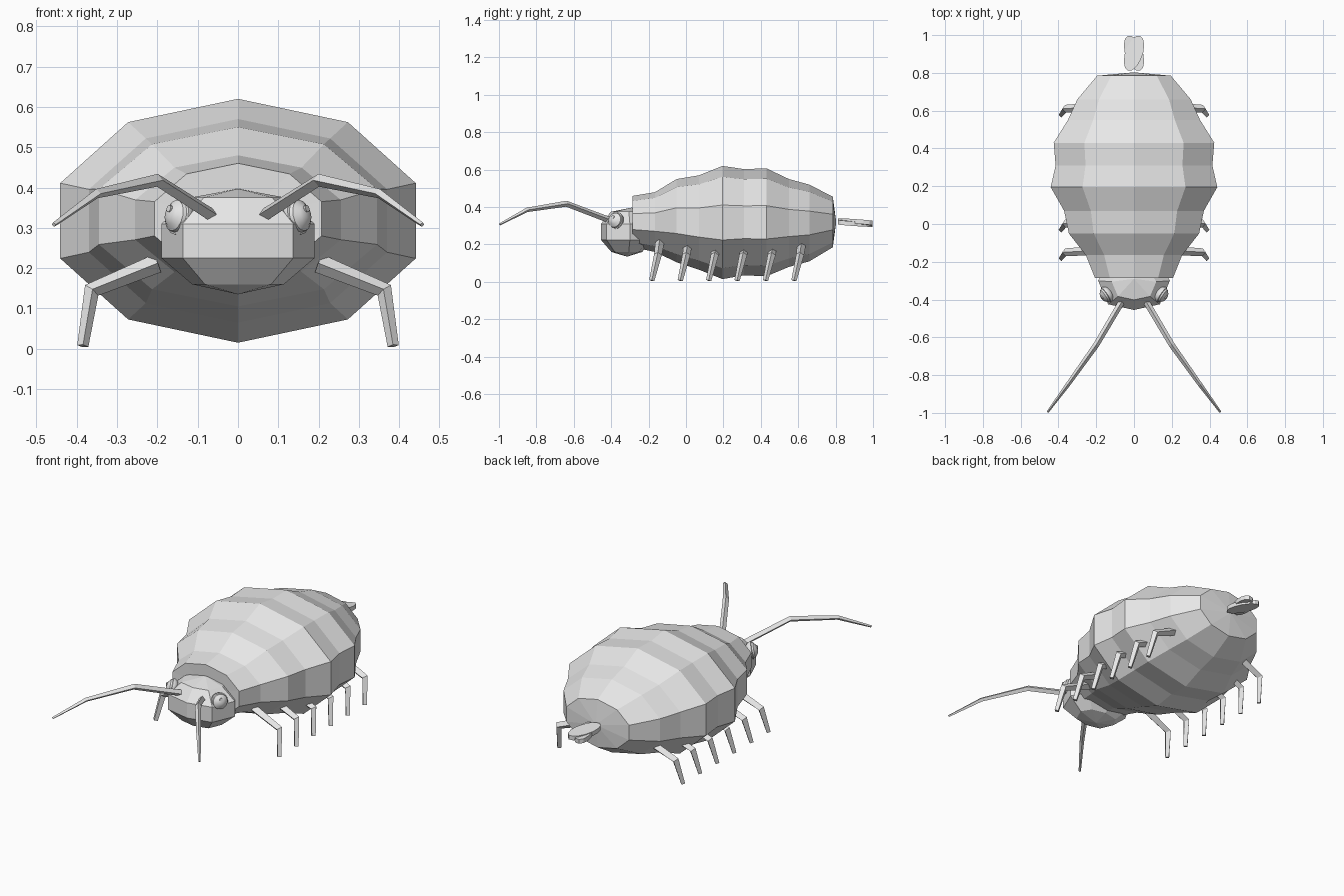
import bpy, bmesh, math
from mathutils import Vector

cube = bpy.data.objects.get("Cube")
if cube:
    bpy.data.objects.remove(cube, do_unlink=True)

GREY = (0.8, 0.8, 0.8, 1)
mat = bpy.data.materials.new("plain grey")
mat.use_nodes = True
mat.diffuse_color = GREY
mat.node_tree.nodes["Principled BSDF"].inputs["Base Color"].default_value = GREY


def loft(name, rings, start=None, end=None, smooth=False):
    """Bridge equal rings of points; close each end with a fan or a flat cap."""
    bm = bmesh.new()
    loops = [[bm.verts.new(p) for p in ring] for ring in rings]
    n = len(loops[0])
    for a, b in zip(loops, loops[1:]):
        for i in range(n):
            j = (i + 1) % n
            bm.faces.new((a[i], a[j], b[j], b[i]))
    for loop, tip in ((loops[0], start), (loops[-1], end)):
        if tip is None:
            bm.faces.new(loop)
        else:
            v = bm.verts.new(tip)
            for i in range(n):
                bm.faces.new((loop[i], loop[(i + 1) % n], v))
    bmesh.ops.recalc_face_normals(bm, faces=bm.faces)
    mesh = bpy.data.meshes.new(name)
    bm.to_mesh(mesh)
    bm.free()
    mesh.materials.append(mat)
    obj = bpy.data.objects.new(name, mesh)
    bpy.context.collection.objects.link(obj)
    if smooth:
        bpy.ops.object.select_all(action='DESELECT')
        obj.select_set(True)
        bpy.context.view_layer.objects.active = obj
        bpy.ops.object.shade_smooth_by_angle(angle=math.radians(35))
    return obj


def circle(center, u, v, n):
    """Ring of n points around a centre, spanned by two radius vectors."""
    return [center + u * math.cos(math.tau * i / n) + v * math.sin(math.tau * i / n)
            for i in range(n)]


def limb(name, path, radii, ref):
    """Tapered four-sided limb along a bent path."""
    pts = [Vector(p) for p in path]
    rings = []
    for i, p in enumerate(pts):
        before = (p - pts[max(i - 1, 0)]).normalized()
        after = (pts[min(i + 1, len(pts) - 1)] - p).normalized()
        t = (before + after).normalized()
        u = t.cross(Vector(ref)).normalized()
        w = u.cross(t)
        rings.append(circle(p, u * radii[i], w * radii[i], 4))
    return loft(name, rings)


# Segmented ten-sided body: y, half width, bottom, top
stations = [
    (-0.285, 0.207, 0.185, 0.46), (-0.165, 0.255, 0.16, 0.48),
    (-0.05, 0.345, 0.105, 0.55), (0.07, 0.37, 0.065, 0.57),
    (0.195, 0.441, 0.015, 0.62), (0.31, 0.415, 0.035, 0.603),
    (0.43, 0.425, 0.03, 0.607), (0.55, 0.35, 0.08, 0.55),
    (0.66, 0.30, 0.11, 0.52), (0.785, 0.195, 0.185, 0.455),
]
body = []
for y, half, low, top in stations:
    body.append(circle(Vector((0, y, (low + top) / 2)),
                       Vector((0, 0, (top - low) / 2)),
                       Vector((half / math.sin(math.radians(72)), 0, 0)), 10))
loft("body", body, start=(0, -0.28, 0.32), end=(0, 0.803, 0.32))

# Head: one plan outline stacked in height and narrowed above and below
plan = [(0, -0.455), (0.137, -0.425), (0.19, -0.30), (0.137, -0.21), (0, -0.18),
        (-0.137, -0.21), (-0.19, -0.30), (-0.137, -0.425)]
mid_y = -0.315
levels = [(0.16, 0.6), (0.225, 1), (0.31, 1), (0.375, 0.62)]
head = [[Vector((x * s, mid_y + (y - mid_y) * s, z)) for x, y in plan]
        for z, s in levels]
loft("head", head, start=(0, mid_y, 0.135), end=(0, -0.29, 0.397))

# Stepped outline of an eye: distance along its axis, radius
eye_profile = [(-0.03, 0.02), (-0.02, 0.038), (-0.006, 0.046), (0.003, 0.046),
               (0.005, 0.041), (0.014, 0.039), (0.017, 0.034), (0.026, 0.024),
               (0.031, 0.01)]

for side, label in ((1, "left"), (-1, "right")):
    # Eyes and pupils
    center = Vector((side * 0.147, -0.375, 0.328))
    axis = Vector((side * 0.78, -0.52, 0.2)).normalized()
    u = axis.cross(Vector((0, 0, 1))).normalized()
    v = u.cross(axis)
    loft(label + "_eye", [circle(center + axis * d, u * r, v * r, 16)
                          for d, r in eye_profile], smooth=True)
    spot = center + v * 0.013
    loft(label + "_pupil", [circle(spot + axis * d, u * 0.009, v * 0.009, 10)
                            for d in (0.02, 0.034)], smooth=True)

    # Antennae
    limb(label + "_antenna",
         [(side * 0.058, -0.40, 0.327), (side * 0.2, -0.64, 0.418),
          (side * 0.35, -0.85, 0.385), (side * 0.457, -0.995, 0.308)],
         (0.017, 0.016, 0.012, 0.006), (0, 0, 1))

    # Six legs on each side
    for i in range(6):
        y = -0.14 + 0.152 * i
        limb(f"{label}_leg_{i + 1}",
             [(side * 0.2, y, 0.212), (side * 0.363, y - 0.01, 0.145),
              (side * 0.385, y - 0.043, 0.007)],
             (0.024, 0.021, 0.014), (0, 1, 0))

    # Crossed tail lobes
    turn = math.radians(19) * side
    long = Vector((math.sin(turn), math.cos(turn), -0.06)) * 0.098
    wide = Vector((math.cos(turn), -math.sin(turn), side * 0.08)) * 0.046
    mid = Vector((0, 0.904, 0.317 + side * 0.004))
    lift = Vector((0, 0, 0.012))
    loft(label + "_tail_lobe", [circle(mid - lift, long, wide, 14),
                                circle(mid + lift, long, wide, 14)])
